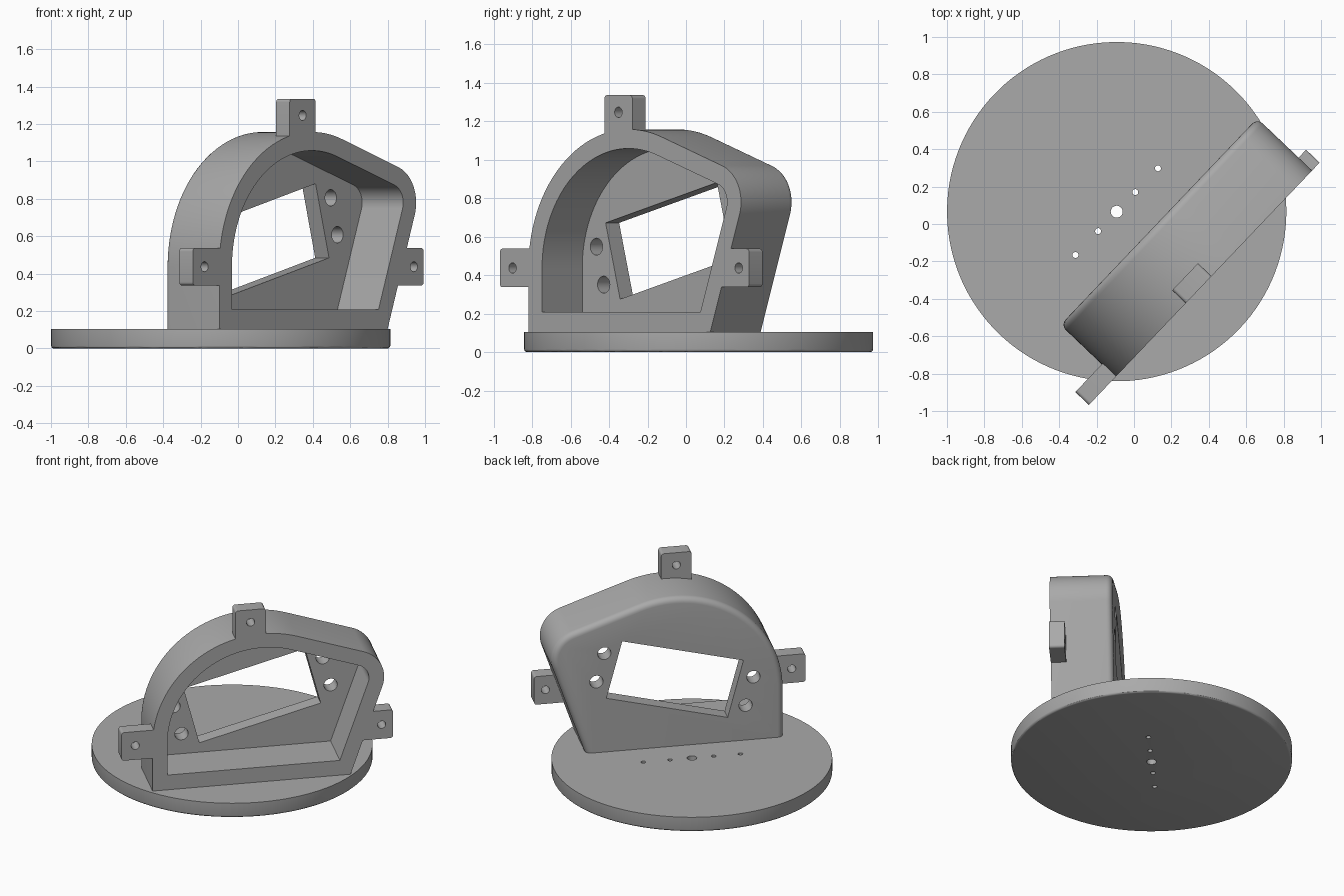
import bpy, bmesh, math
from mathutils import Matrix, Vector

if "Cube" in bpy.data.objects:
    bpy.data.objects.remove(bpy.data.objects["Cube"], do_unlink=True)

# Shared frame: centred on the disc, turned so local -y is the open side
FRAME = Matrix.Translation((-0.0925, 0.066, 0)) @ Matrix.Rotation(math.radians(46.4), 4, 'Z')
FRONT, WALL, BACK = -0.605, -0.302, -0.2
TAB_BACK = FRONT + 0.1

grey = bpy.data.materials.new("plain_grey")
grey.use_nodes = True
colour = (0.4, 0.4, 0.4, 1)
grey.diffuse_color = colour
grey.node_tree.nodes["Principled BSDF"].inputs["Base Color"].default_value = colour


def finish(name, bm):
    bmesh.ops.recalc_face_normals(bm, faces=bm.faces)
    mesh = bpy.data.meshes.new(name)
    bm.to_mesh(mesh)
    bm.free()
    mesh.materials.append(grey)
    ob = bpy.data.objects.new(name, mesh)
    bpy.context.collection.objects.link(ob)
    ob.matrix_world = FRAME
    return ob


def rounded(corners, steps=24):
    """Outline from (x, z, radius) corners, each replaced by a tangent arc."""
    pts = []
    for i, (x, z, r) in enumerate(corners):
        c = Vector((x, z))
        if r == 0:
            pts.append(c)
            continue
        a = (Vector(corners[i - 1][:2]) - c).normalized()
        b = (Vector(corners[(i + 1) % len(corners)][:2]) - c).normalized()
        half = a.angle(b) / 2
        centre = c + (a + b).normalized() * (r / math.sin(half))
        start = c + a * (r / math.tan(half)) - centre
        end = c + b * (r / math.tan(half)) - centre
        sweep = start.angle(end)
        for k in range(steps + 1):
            t = k / steps
            pts.append(centre + (start * math.sin((1 - t) * sweep)
                                 + end * math.sin(t * sweep)) / math.sin(sweep))
    return pts


def circle(x, z, r, n=32):
    return [(x + r * math.cos(2 * math.pi * k / n), z + r * math.sin(2 * math.pi * k / n))
            for k in range(n)]


def prism(name, outline, y0, y1, back_round=0):
    """Extrude an x-z outline from y0 to y1, optionally rounding the back rim."""
    bm = bmesh.new()
    face = bm.faces.new([bm.verts.new((p[0], y0, p[1])) for p in outline])
    ext = bmesh.ops.extrude_face_region(bm, geom=[face])["geom"]
    verts = [g for g in ext if isinstance(g, bmesh.types.BMVert)]
    bmesh.ops.translate(bm, verts=verts, vec=(0, y1 - y0, 0))
    if back_round:
        low = min(v.co.z for v in verts)
        rim = [e for e in bm.edges if all(abs(v.co.y - y1) < 1e-5 for v in e.verts)
               and max(v.co.z for v in e.verts) > low + 1e-4]
        bmesh.ops.bevel(bm, geom=rim, offset=back_round, segments=5, profile=0.5,
                        affect='EDGES')
    return finish(name, bm)


def cylinder(name, x, r, z0, z1, n, rim=0):
    bm = bmesh.new()
    bmesh.ops.create_cone(bm, cap_ends=True, segments=n, radius1=r, radius2=r, depth=z1 - z0,
                          matrix=Matrix.Translation((x, 0, (z0 + z1) / 2)))
    if rim:
        low = [e for e in bm.edges if all(v.co.z < z0 + 1e-4 for v in e.verts)]
        bmesh.ops.bevel(bm, geom=low, offset=rim, segments=3, profile=0.5, affect='EDGES')
    return finish(name, bm)


def cut(ob, cutters):
    bpy.context.view_layer.objects.active = ob
    for c in cutters:
        c.hide_render = True
        mod = ob.modifiers.new("cut", 'BOOLEAN')
        mod.operation, mod.solver, mod.object = 'DIFFERENCE', 'EXACT', c
        bpy.ops.object.modifier_apply(modifier=mod.name)
        bpy.data.objects.remove(c, do_unlink=True)


# Round base with a row of drilled holes
base = cylinder("base_disc", 0, 0.907, 0, 0.103, 128, rim=0.015)
cut(base, [cylinder("drill", x, r, -0.1, 0.2, 24)
           for x, r in ((-0.32, 0.016), (-0.144, 0.016), (0, 0.032), (0.144, 0.016), (0.32, 0.016))])

# Housing: arched shell, hollowed from the front
outer = [(-0.646, 0.09, 0), (0.654, 0.09, 0), (0.934, 0.903, 0.2), (-0.646, 1.447, 0.72)]
inner = [(-0.548, 0.208, 0), (0.588, 0.208, 0), (0.807, 0.841, 0.1), (-0.548, 1.307, 0.62)]
housing = prism("housing", rounded(outer, 32), FRONT, BACK, back_round=0.04)
cut(housing, [prism("cavity", rounded(inner, 32), FRONT - 0.1, WALL)])

# Tilted window and four screw holes through the back wall
centre = Vector((0.071, 0.578))
turn = Matrix.Rotation(math.radians(14.7), 2)
window = [centre + turn @ Vector((sx * 0.413, sz * 0.205))
          for sx, sz in ((-1, -1), (1, -1), (1, 1), (-1, 1))]
cutters = [prism("window", window, WALL - 0.1, BACK + 0.1)]
for sx in (-1, 1):
    for sz in (-1, 1):
        p = centre + turn @ Vector((sx * 0.508, sz * 0.102))
        cutters.append(prism("screw_hole", circle(p.x, p.y, 0.044), WALL - 0.1, BACK + 0.1))
cut(housing, cutters)

# Mounting tabs: x range, z range, hole centre, rounded corners (outer end only)
R = 0.018
tabs = {
    "left_tab": ((0.72, 0.938), (0.337, 0.537), (0.863, 0.437), (0, R, R, 0)),
    "right_tab": ((-0.851, -0.6), (0.337, 0.537), (-0.76, 0.437), (R, 0, 0, R)),
    "top_tab": ((-0.1, 0.1), (1.09, 1.335), (0, 1.246), (0, 0, R, R)),
}
parts = [base, housing]
for name, ((x0, x1), (z0, z1), hole, r) in tabs.items():
    box = [(x0, z0, r[0]), (x1, z0, r[1]), (x1, z1, r[2]), (x0, z1, r[3])]
    tab = prism(name, rounded(box, 5), FRONT, TAB_BACK)
    cut(tab, [prism("tab_hole", circle(*hole, 0.027), FRONT - 0.1, TAB_BACK + 0.1)])
    parts.append(tab)

# Smooth the curved walls, keep the edges sharp
bpy.ops.object.select_all(action='DESELECT')
for ob in parts:
    ob.select_set(True)
bpy.context.view_layer.objects.active = housing
bpy.ops.object.shade_smooth_by_angle(angle=math.radians(30))
